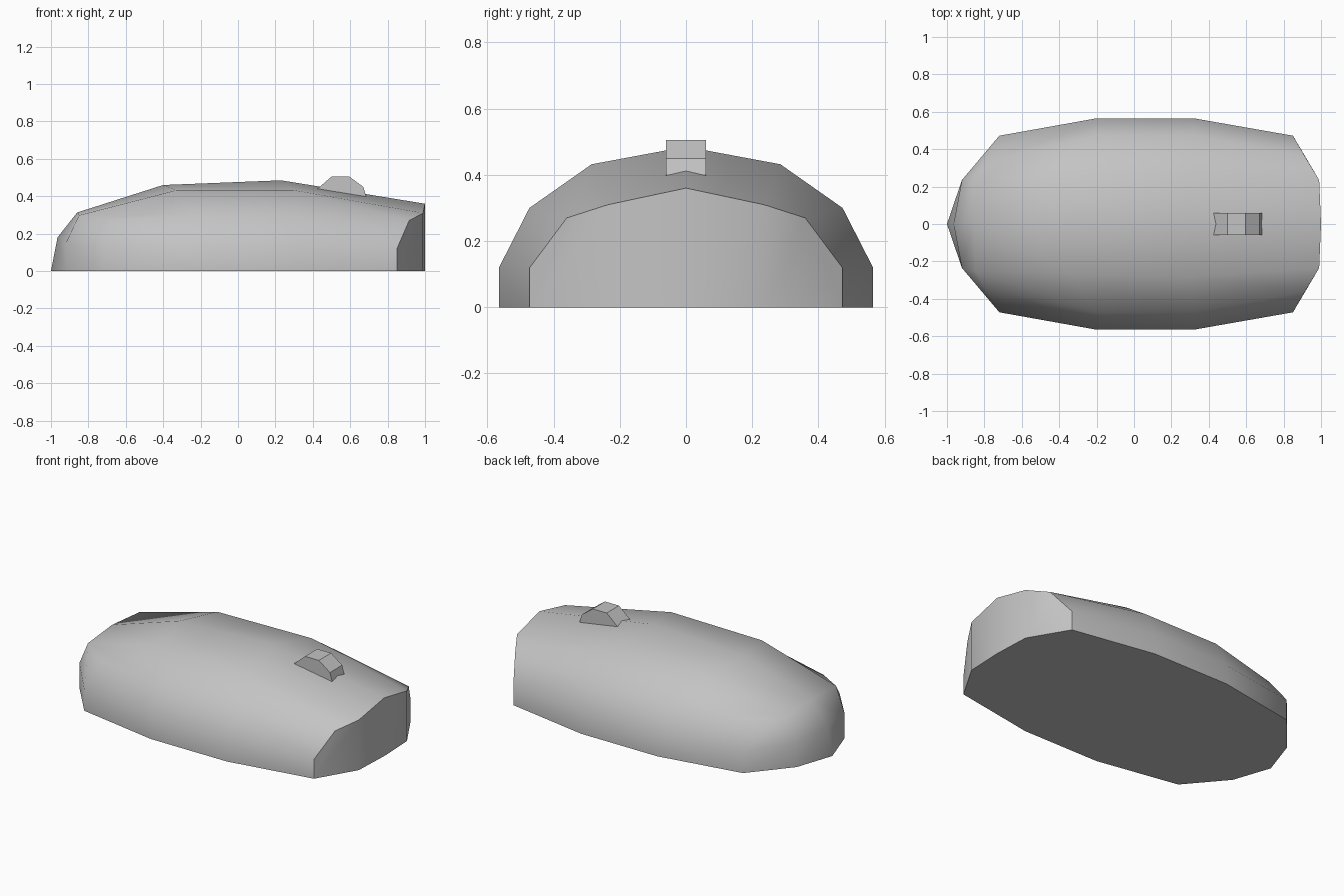
import bpy
import bmesh
import math
from mathutils import Vector

cube = bpy.data.objects.get("Cube")
if cube:
    bpy.data.objects.remove(cube, do_unlink=True)

GREY = (0.55, 0.55, 0.55, 1.0)
plastic = bpy.data.materials.new("light_grey_plastic")
plastic.use_nodes = True
plastic.diffuse_color = GREY
plastic.node_tree.nodes["Principled BSDF"].inputs["Base Color"].default_value = GREY


def finish(bm, name):
    """Turn a bmesh into a named object with the plastic material."""
    bmesh.ops.recalc_face_normals(bm, faces=bm.faces)
    mesh = bpy.data.meshes.new(name)
    bm.to_mesh(mesh)
    bm.free()
    mesh.materials.append(plastic)
    obj = bpy.data.objects.new(name, mesh)
    bpy.context.collection.objects.link(obj)
    return obj


# Lengthwise ribs of one half, from the centre ridge out to the lower side
ridge = [(-0.86, 0, 0.313), (-0.40, 0, 0.46), (0.23, 0, 0.485), (1, 0, 0.36)]
shoulder = [(-0.85, 0.25, 0.298), (-0.33, 0.27, 0.432), (0.30, 0.285, 0.432), (0.99, 0.235, 0.31)]
flank = [(-0.68, 0.37, 0.275), (-0.20, 0.473, 0.30), (0.32, 0.473, 0.30), (0.915, 0.36, 0.27)]
side = [(-0.72, 0.472, 0.13), (-0.20, 0.565, 0.12), (0.32, 0.565, 0.12), (0.85, 0.472, 0.12)]
tail_mid = (-0.965, 0, 0.18)
tail_side = (-0.92, 0.235, 0.15)


def ground(p):
    return (p[0], p[1], 0)


# Half shell: top strips, rounded tail, vertical walls and flat base
half = []
ribs = [ridge, shoulder, flank, side]
for a, b in zip(ribs, ribs[1:]):
    for i in range(3):
        half.append([a[i], a[i + 1], b[i + 1], b[i]])
half.append([ridge[0], shoulder[0], tail_side, tail_mid])
half.append([shoulder[0], flank[0], side[0], tail_side])

tail_foot = (-1, 0, 0)
base = [tail_foot, ground(tail_side)] + [ground(p) for p in side]
base += [ground(shoulder[3]), ground(ridge[3])]
half.append(base)
half.append([tail_mid, tail_side, ground(tail_side), tail_foot])
wall = [tail_side] + side
for a, b in zip(wall, wall[1:]):
    half.append([a, b, ground(b), ground(a)])
half.append([side[3], flank[3], shoulder[3], ground(shoulder[3]), ground(side[3])])
half.append([shoulder[3], ridge[3], ground(ridge[3]), ground(shoulder[3])])

# Body: both halves welded along the centre
bm = bmesh.new()
for sign in (1, -1):
    for face in half:
        bm.faces.new([bm.verts.new(Vector((x, y * sign, z))) for x, y, z in face])
bmesh.ops.remove_doubles(bm, verts=bm.verts, dist=0.0005)
body = finish(bm, "mouse_body")
bpy.ops.object.select_all(action="DESELECT")
body.select_set(True)
bpy.context.view_layer.objects.active = body
bpy.ops.object.shade_smooth_by_angle(angle=math.radians(45))

# Scroll wheel: faceted profile extruded across the centre
profile = [(0.425, 0.44), (0.50, 0.505), (0.595, 0.505), (0.67, 0.45), (0.685, 0.40), (0.65, 0.36), (0.45, 0.36)]
bm = bmesh.new()
cap = bm.faces.new([bm.verts.new((x, -0.06, z)) for x, z in profile])
out = bmesh.ops.extrude_face_region(bm, geom=[cap], use_keep_orig=True)
moved = [g for g in out["geom"] if isinstance(g, bmesh.types.BMVert)]
bmesh.ops.translate(bm, verts=moved, vec=(0, 0.12, 0))
finish(bm, "scroll_wheel")
